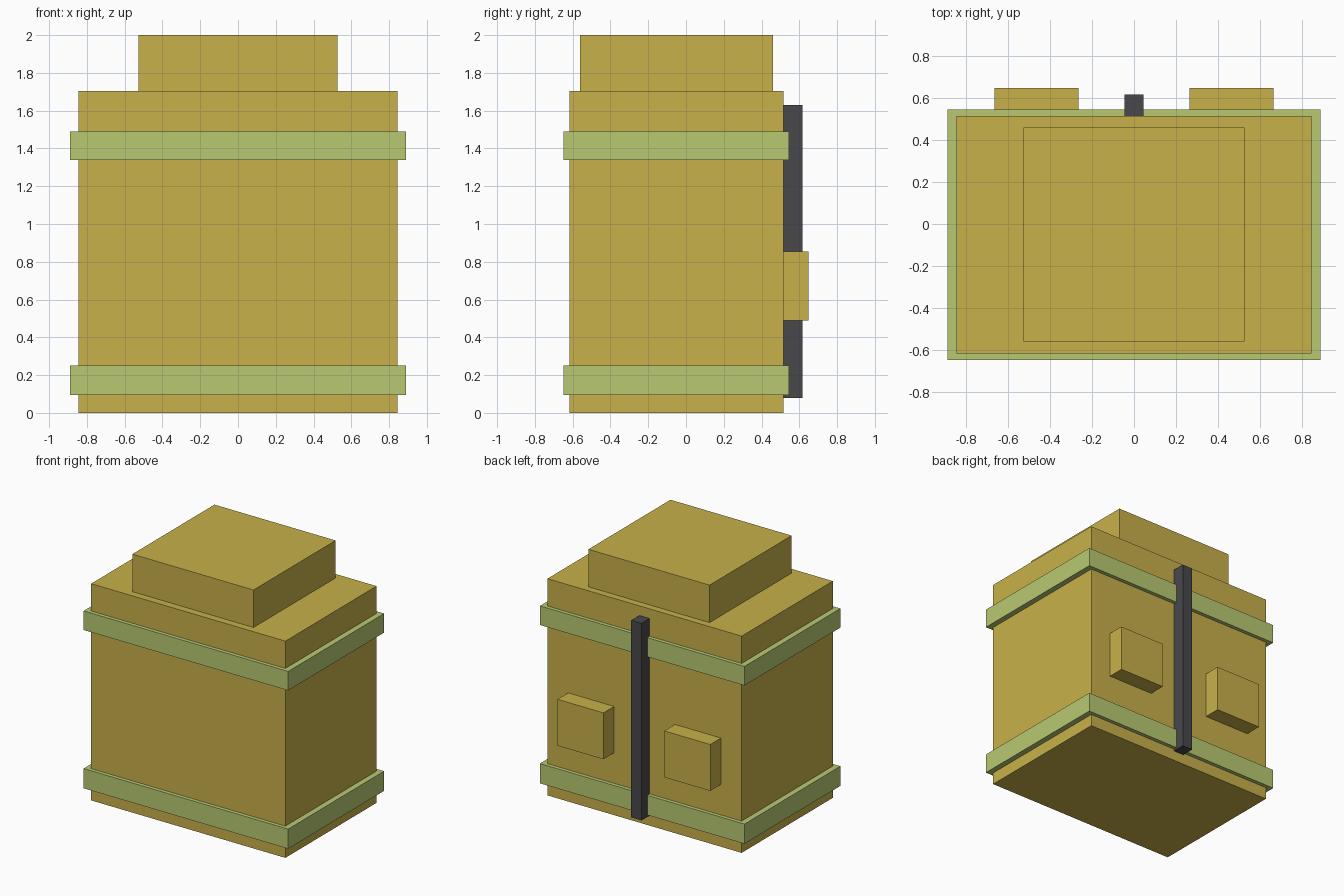
import bpy

# Remove the default cube
cube = bpy.data.objects.get("Cube")
if cube:
    bpy.data.objects.remove(cube, do_unlink=True)


def make_material(name, rgb):
    mat = bpy.data.materials.new(name)
    mat.use_nodes = True
    color = (*rgb, 1.0)
    mat.diffuse_color = color
    mat.node_tree.nodes["Principled BSDF"].inputs["Base Color"].default_value = color
    return mat


def box(name, x, y, z, mat):
    """Box spanning the given (min, max) range on each axis."""
    spans = (x, y, z)
    bpy.ops.mesh.primitive_cube_add(size=1, location=[(a + b) / 2 for a, b in spans])
    obj = bpy.context.object
    obj.name = name
    obj.scale = [b - a for a, b in spans]
    bpy.ops.object.transform_apply(location=False, rotation=False, scale=True)
    obj.data.materials.append(mat)
    return obj


gold = make_material("mustard gold", (0.578, 0.440, 0.069))
green = make_material("pale green", (0.485, 0.584, 0.168))
dark = make_material("dark grey", (0.066, 0.066, 0.072))

BACK = 0.515

# Main container and raised lid
box("body", (-0.845, 0.845), (-0.618, BACK), (0, 1.705), gold)
box("lid", (-0.527, 0.527), (-0.56, 0.46), (1.705, 2.0), gold)

# Bands wrapped around the body
for name, z in (("lower_band", (0.095, 0.25)), ("upper_band", (1.34, 1.49))):
    box(name, (-0.89, 0.89), (-0.648, 0.545), z, green)

# Upright bar on the back
box("back_bar", (-0.045, 0.045), (BACK, 0.617), (0.08, 1.63), dark)

# Pair of blocks either side of the bar
for name, side in (("left_block", 1), ("right_block", -1)):
    x = sorted((side * 0.265, side * 0.665))
    box(name, x, (BACK, 0.648), (0.49, 0.855), gold)
